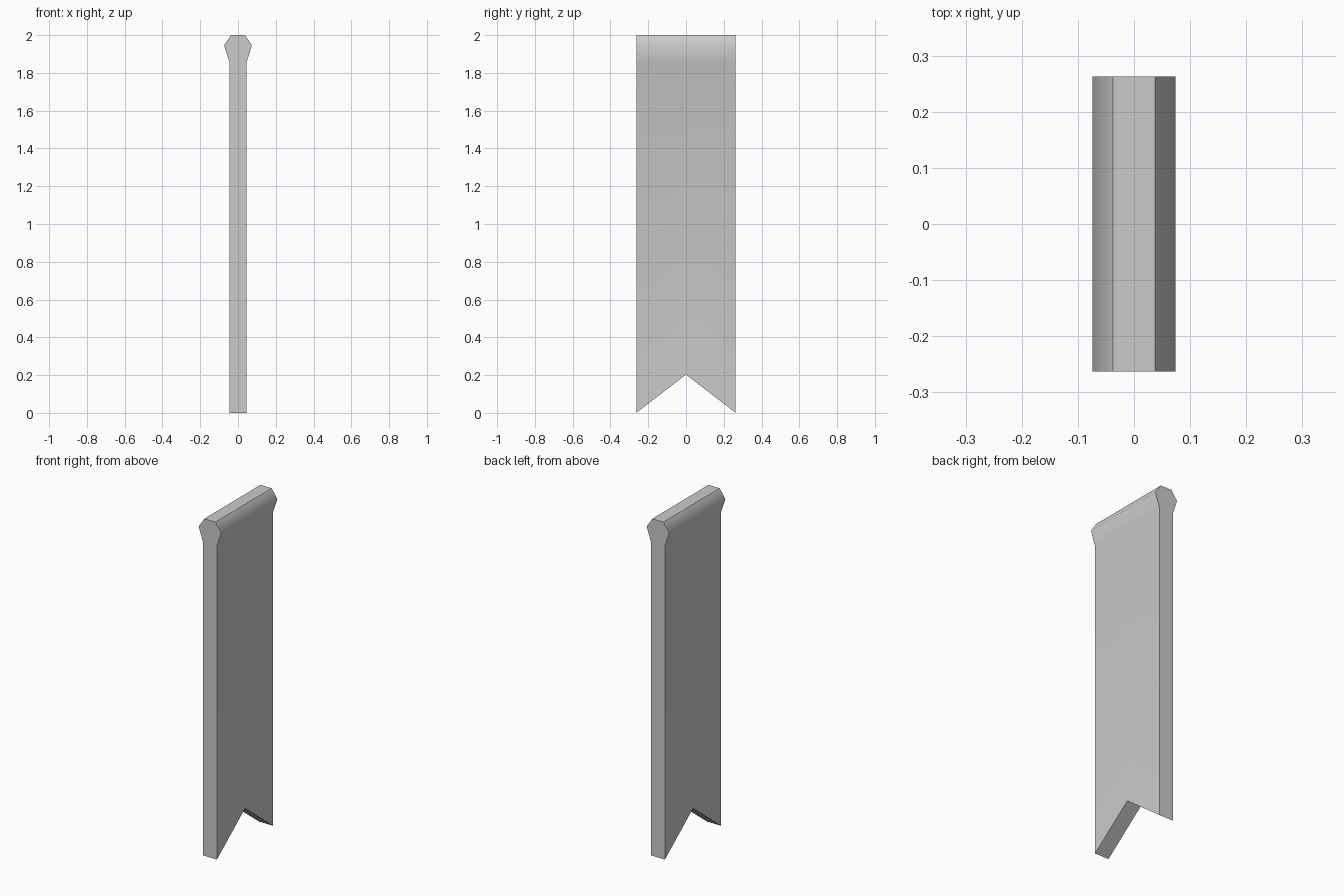
import bpy, bmesh, math

if "Cube" in bpy.data.objects:
    bpy.data.objects.remove(bpy.data.objects["Cube"])

HALF_DEPTH = 0.263
NOTCH = 0.203

# Right half of the cross-section, from the foot to the beaded top
half = [(0.046, 0.0), (0.046, 1.86), (0.074, 1.945), (0.037, 2.0)]
profile = half + [(-x, z) for x, z in reversed(half)]

# Sweep the section along y, lifting the foot at the middle for the V notch
bm = bmesh.new()
rings = []
for y in (-HALF_DEPTH, 0.0, HALF_DEPTH):
    lift = NOTCH if y == 0 else 0.0
    rings.append([bm.verts.new((x, y, z if z > 0 else lift)) for x, z in profile])

n = len(profile)
for a, b in zip(rings, rings[1:]):
    for i in range(n):
        j = (i + 1) % n
        bm.faces.new((a[i], a[j], b[j], b[i]))

# End caps
bm.faces.new(rings[0])
bm.faces.new(rings[-1])
bmesh.ops.recalc_face_normals(bm, faces=bm.faces[:])

mesh = bpy.data.meshes.new("notched_strip")
bm.to_mesh(mesh)
bm.free()
strip = bpy.data.objects.new("notched_strip", mesh)
bpy.context.collection.objects.link(strip)

# Smooth the rounded bead, keep the top, ends and notch crisp
bpy.context.view_layer.objects.active = strip
strip.select_set(True)
bpy.ops.object.shade_smooth_by_angle(angle=math.radians(54.5))
